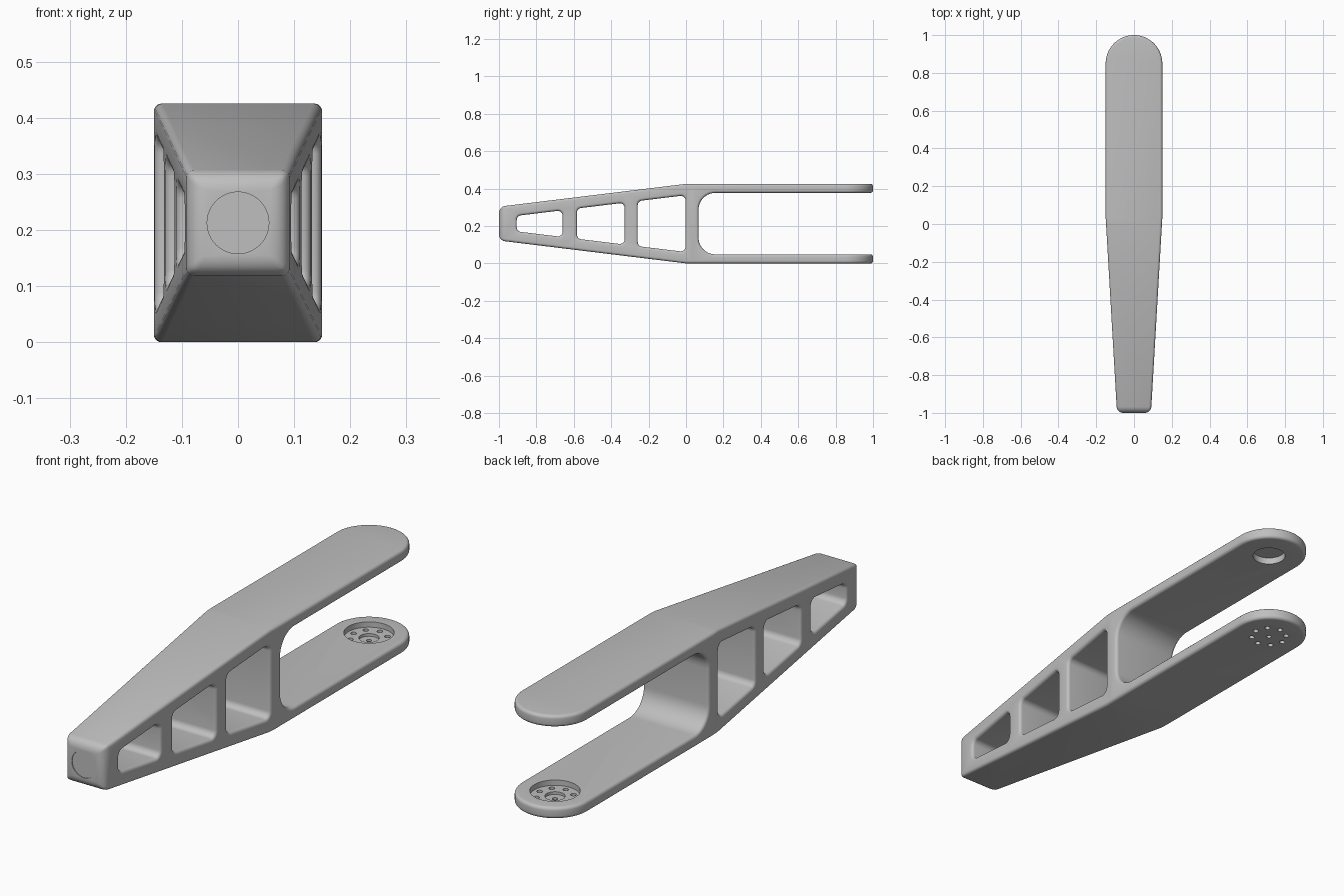
import bpy, bmesh, math
from mathutils import Vector

if "Cube" in bpy.data.objects:
    bpy.data.objects.remove(bpy.data.objects["Cube"])

MID = 0.2125          # mid height of the symmetric side profile
ARM_Y, HALF = 0.85, 0.15   # fork end centre and half width

grey = bpy.data.materials.new("light_grey")
grey.diffuse_color = (0.52, 0.52, 0.52, 1)
grey.use_nodes = True
grey.node_tree.nodes["Principled BSDF"].inputs["Base Color"].default_value = grey.diffuse_color


def fillet(points, segs=6):
    """Round polygon corners; points are (a, b, radius)."""
    out, n = [], len(points)
    for i, (a, b, r) in enumerate(points):
        p = Vector((a, b))
        if r == 0:
            out.append(p)
            continue
        u = (Vector(points[i - 1][:2]) - p).normalized()
        v = (Vector(points[(i + 1) % n][:2]) - p).normalized()
        half = u.angle(v) / 2
        c = p + (u + v).normalized() * (r / math.sin(half))
        s, e = p + u * (r / math.tan(half)) - c, p + v * (r / math.tan(half)) - c
        sweep = s.angle_signed(e)
        a0 = math.atan2(s.y, s.x)
        for k in range(segs + 1):
            t = a0 - sweep * k / segs
            out.append(c + Vector((math.cos(t), math.sin(t))) * r)
    return out


def prism(name, pts, axis, lo, hi):
    """Extrude a 2D outline: axis x uses (y, z), y uses (x, z), z uses (x, y)."""
    place = {'x': lambda p, h: (h, p[0], p[1]),
             'y': lambda p, h: (p[0], h, p[1]),
             'z': lambda p, h: (p[0], p[1], h)}[axis]
    bm = bmesh.new()
    face = bm.faces.new([bm.verts.new(place(p, lo)) for p in pts])
    ext = bmesh.ops.extrude_face_region(bm, geom=[face])
    move = Vector(place((0, 0), hi - lo))
    bmesh.ops.translate(bm, vec=move, verts=[g for g in ext['geom'] if isinstance(g, bmesh.types.BMVert)])
    bmesh.ops.recalc_face_normals(bm, faces=bm.faces)
    me = bpy.data.meshes.new(name)
    bm.to_mesh(me)
    bm.free()
    me.materials.append(grey)
    ob = bpy.data.objects.new(name, me)
    bpy.context.collection.objects.link(ob)
    return ob


def circle(ca, cb, r, n=32):
    return [(ca + r * math.cos(2 * math.pi * k / n), cb + r * math.sin(2 * math.pi * k / n)) for k in range(n)]


def apply(ob, mod):
    bpy.context.view_layer.objects.active = ob
    bpy.ops.object.modifier_apply(modifier=mod.name)


def boolean(ob, tool, operation):
    m = ob.modifiers.new("cut", 'BOOLEAN')
    m.operation, m.object, m.solver = operation, tool, 'EXACT'
    apply(ob, m)
    bpy.data.objects.remove(tool)


# Side outline: tapered nose and open fork
body = prism("fork_arm", fillet([
    (-1, 0.122, 0), (0, 0, 0), (1, 0, 0), (1, 0.048, 0), (0.067, 0.048, 0.09),
    (0.067, 0.377, 0.09), (1, 0.377, 0), (1, 0.425, 0), (0, 0.425, 0), (-1, 0.303, 0)],
    10), 'x', -0.3, 0.3)

# Three windows following the taper
for y0, y1 in ((-0.905, -0.66), (-0.583, -0.328), (-0.258, -0.003)):
    h0, h1 = 0.152 + 0.122 * y0, 0.152 + 0.122 * y1
    boolean(body, prism("window_cutter", fillet([
        (y0, MID - h0, 0.025), (y1, MID - h1, 0.025),
        (y1, MID + h1, 0.025), (y0, MID + h0, 0.025)]), 'x', -0.5, 0.5), 'DIFFERENCE')

# Plan outline: narrow nose, round fork ends
plan = [(-0.09, -1.1), (0.09, -1.1), (0.09, -1), (HALF, 0.035)]
plan += [(HALF * math.cos(math.pi * k / 32), ARM_Y + HALF * math.sin(math.pi * k / 32)) for k in range(33)]
plan += [(-HALF, 0.035), (-0.09, -1)]
boolean(body, prism("plan_cutter", plan, 'z', -0.2, 0.7), 'INTERSECT')

# Soft edges, larger round on the nose
bm = bmesh.new()
bm.from_mesh(body.data)
bmesh.ops.remove_doubles(bm, verts=bm.verts, dist=0.0002)
bmesh.ops.dissolve_limit(bm, angle_limit=0.01, verts=bm.verts, edges=bm.edges)
weight = bm.edges.layers.float.new("bevel_weight_edge")
for e in bm.edges:
    if e.is_manifold and e.calc_face_angle() > math.radians(30):
        e[weight] = 1.0 if all(v.co.y < -0.99 for v in e.verts) else 0.42
bm.to_mesh(body.data)
bm.free()
bev = body.modifiers.new("soft_edges", 'BEVEL')
bev.limit_method, bev.width, bev.segments = 'WEIGHT', 0.032, 5
bev.use_clamp_overlap = False
apply(body, bev)

# Shallow round face on the nose
boolean(body, prism("nose_cutter", circle(0, MID, 0.055, 48), 'y', -1.1, -0.997), 'DIFFERENCE')
# Blind socket under the upper arm
boolean(body, prism("socket_cutter", circle(0, ARM_Y, 0.065, 48), 'z', 0.3, 0.405), 'DIFFERENCE')
# Stepped recess in the lower arm
boolean(body, prism("recess_cutter", circle(0, ARM_Y, 0.094, 48), 'z', 0.026, 0.2), 'DIFFERENCE')
boolean(body, prism("hub_cutter", circle(0, ARM_Y, 0.038), 'z', 0.015, 0.2), 'DIFFERENCE')
# Bolt holes around a centre hole
boolean(body, prism("centre_cutter", circle(0, ARM_Y, 0.01, 16), 'z', -0.1, 0.2), 'DIFFERENCE')
for k in range(8):
    a = math.pi / 4 * k
    boolean(body, prism("bolt_cutter", circle(0.07 * math.cos(a), ARM_Y + 0.07 * math.sin(a), 0.011, 16),
                        'z', -0.1, 0.2), 'DIFFERENCE')

bpy.ops.object.select_all(action='DESELECT')
body.select_set(True)
bpy.context.view_layer.objects.active = body
bpy.ops.object.shade_smooth_by_angle(angle=math.radians(30))
